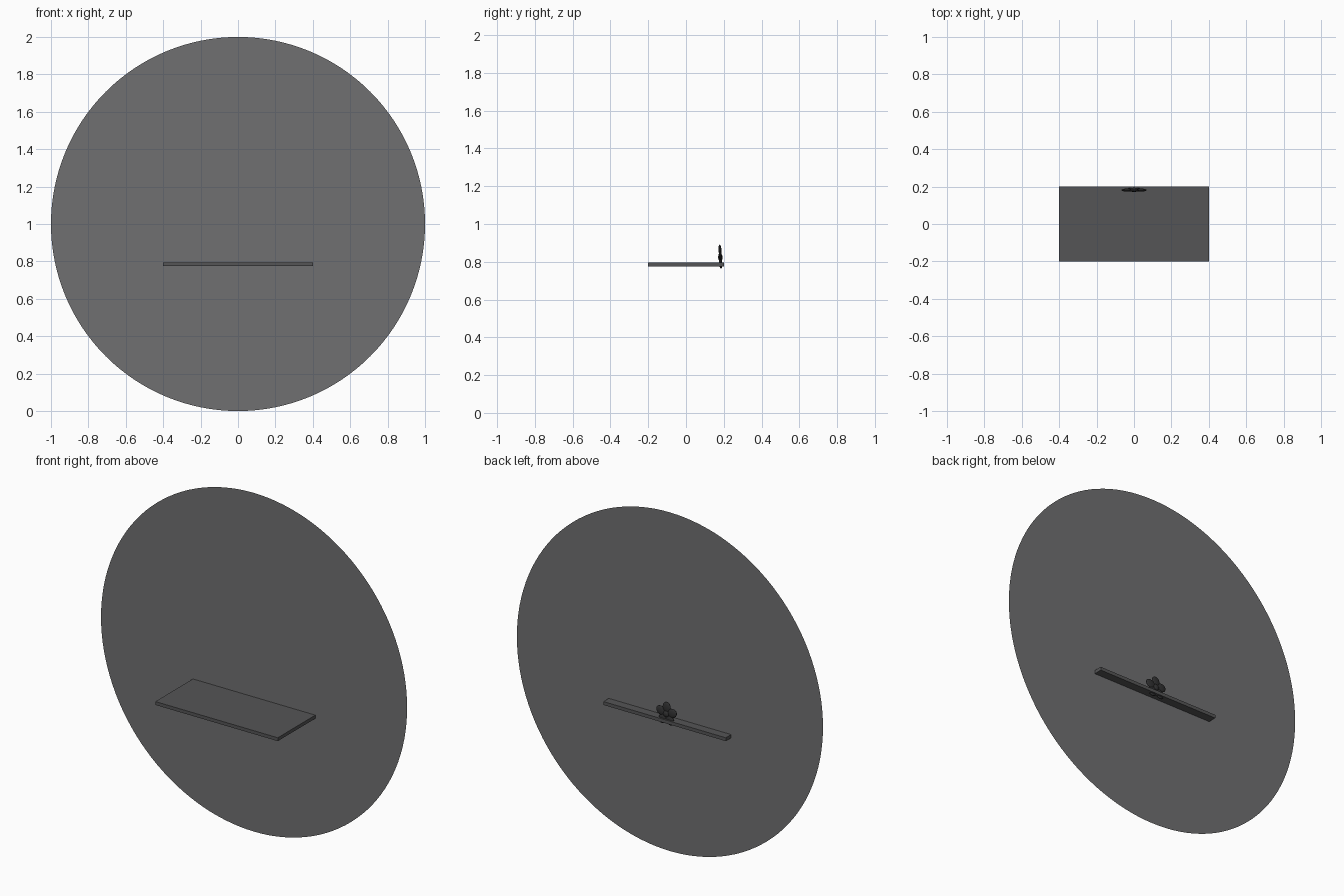
import bpy, math

if "Cube" in bpy.data.objects:
    bpy.data.objects.remove(bpy.data.objects["Cube"])


def shade(obj, name, value):
    mat = bpy.data.materials.new(name)
    mat.diffuse_color = (value, value, value * 1.03, 1)
    mat.use_nodes = True
    mat.node_tree.nodes["Principled BSDF"].inputs["Base Color"].default_value = mat.diffuse_color
    obj.data.materials.append(mat)


# Large flat upright disc
bpy.ops.mesh.primitive_circle_add(vertices=128, radius=1, fill_type='NGON',
                                  location=(0, 0.15, 1),
                                  rotation=(math.pi / 2, 0, 0))
disc = bpy.context.object
disc.name = "round_panel"
shade(disc, "panel_grey", 0.16)

# Thin shelf that passes through the disc
bpy.ops.mesh.primitive_cube_add(size=1, location=(0, 0, 0.785))
shelf = bpy.context.object
shelf.name = "shelf"
shelf.scale = (0.8, 0.4, 0.02)
shade(shelf, "shelf_grey", 0.09)

# Small five-petalled flower behind the disc
centre = bpy.data.objects.new("flower", None)
centre.location = (0, 0.182, 0.823)
centre.rotation_euler = (math.radians(3), 0, 0)
bpy.context.collection.objects.link(centre)
centre.hide_render = True


def petal(name, x, z, size, angle=0):
    bpy.ops.mesh.primitive_uv_sphere_add(segments=24, ring_count=12, radius=1,
                                         location=(x, 0, z),
                                         rotation=(0, angle, 0))
    obj = bpy.context.object
    obj.name = name
    obj.scale = size
    obj.parent = centre
    bpy.ops.object.shade_smooth_by_angle()
    shade(obj, name + "_grey", 0.03)


for i in range(5):
    a = i * math.tau / 5
    petal(f"petal_{i + 1}", 0.038 * math.sin(a), 0.038 * math.cos(a),
          (0.026, 0.008, 0.031), a)
petal("flower_centre", 0, 0, (0.02, 0.012, 0.02))
